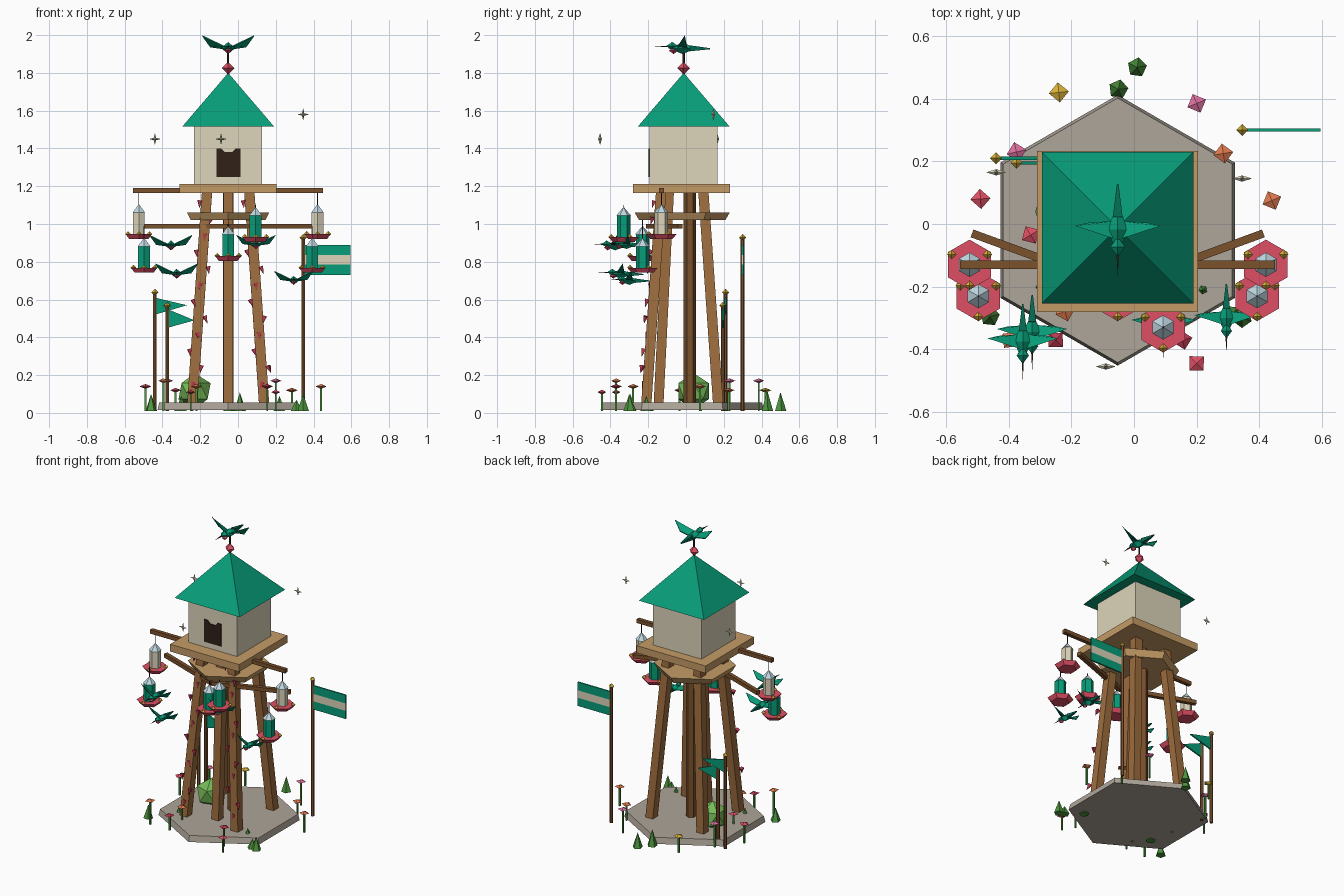
import bpy, math, random
from mathutils import Vector as V

if "Cube" in bpy.data.objects:
    bpy.data.objects.remove(bpy.data.objects["Cube"])
random.seed(4)

def mat(name, h):
    m = bpy.data.materials.new(name)
    m.diffuse_color = [(int(h[i:i + 2], 16) / 255) ** 2.2 for i in (0, 2, 4)] + [1]
    m.use_nodes = True
    m.node_tree.nodes["Principled BSDF"].inputs["Base Color"].default_value = m.diffuse_color
    return m

GREEN, DKGREEN = mat("teal", "109C78"), mat("dark_teal", "0C6B54")
CREAM, WOOD, DECK = mat("cream", "DCD4BA"), mat("wood", "7A5230"), mat("deck", "C49A66")
LEG, STONE, DARK = mat("leg_wood", "9C6C40"), mat("stone", "ADA498"), mat("dark", "33261F")
RED, GOLD, GLASS = mat("red", "DE5064"), mat("gold", "D9B23C"), mat("glass", "BFD8E2")
GRASS, BUSH = mat("grass", "4E9440"), mat("bush", "74B858")
PINK, ORANGE, CRIMSON = mat("pink", "E070A0"), mat("orange", "E07A50"), mat("crimson", "B83A50")

def mesh(name, m, verts, faces):
    me = bpy.data.meshes.new(name)
    me.from_pydata([tuple(v) for v in verts], [], faces)
    me.materials.append(m)
    o = bpy.data.objects.new(name, me)
    bpy.context.collection.objects.link(o)
    return o

def rod(name, m, p, q, r1, r2=None, n=6, rot=None):
    """Tapered n-sided prism from p to q; r2=0 makes a cone."""
    p, q = V(p), V(q)
    r2 = r1 if r2 is None else r2
    rot = (math.pi / 4 if n == 4 else math.pi / 2) if rot is None else rot
    d = (q - p).normalized()
    u = V((1, 0, 0)) if abs(d.z) > .9 else d.cross(V((0, 0, 1)))
    u = (u - d * u.dot(d)).normalized()
    v = d.cross(u)
    ring = lambda c, r: [c + r * (u * math.cos(rot + 2 * math.pi * i / n) + v * math.sin(rot + 2 * math.pi * i / n)) for i in range(n)]
    vs, fs = ring(p, r1), [tuple(reversed(range(n)))]
    if r2 == 0:
        vs.append(q)
        fs += [(i, (i + 1) % n, n) for i in range(n)]
    else:
        vs += ring(q, r2)
        fs += [(i, (i + 1) % n, n + (i + 1) % n, n + i) for i in range(n)] + [tuple(range(n, 2 * n))]
    return mesh(name, m, vs, fs)

def gem(name, m, c, rx, ry=None, rz=None, a=0):
    """Octahedron."""
    ry, rz = ry or rx, rz or rx
    c, ca, sa = V(c), math.cos(a), math.sin(a)
    R = lambda x, y: V((x * ca - y * sa, x * sa + y * ca, 0))
    vs = [c + R(rx, 0), c + R(0, ry), c + R(-rx, 0), c + R(0, -ry), c + V((0, 0, rz)), c - V((0, 0, rz))]
    return mesh(name, m, vs, [f for i in range(4) for f in ((i, (i + 1) % 4, 4), ((i + 1) % 4, i, 5))])

def plate(name, m, pts, y, t=.01):
    """Flat xz outline with thickness t around y."""
    n = len(pts)
    vs = [(x, y - t / 2, z) for x, z in pts] + [(x, y + t / 2, z) for x, z in pts]
    return mesh(name, m, vs, [tuple(range(n)), tuple(reversed(range(n, 2 * n)))] +
                [((i + 1) % n, i, n + i, n + (i + 1) % n) for i in range(n)])

CX, CY, S2 = -.052, -.02, math.sqrt(2)

# Base, tower legs and decks
rod("stone_base", STONE, (CX, CY, .015), (CX, CY, .055), .432, .422)
for sx in (-1, 1):
    for sy in (-1, 1):
        rod("tower_leg", LEG, (CX + sx * .19, CY + sy * .19, .05), (CX + sx * .112, CY + sy * .112, 1.17), .027 * S2, n=4)
rod("centre_post", WOOD, (CX, .02, .05), (CX, .02, 1.17), .032)
rod("front_post", LEG, (CX, -.145, .05), (CX, -.09, 1.17), .026 * S2, n=4)
rod("lower_deck", DECK, (CX, CY, 1.02), (CX, CY, 1.062), .228, .252)
rod("upper_deck", DECK, (CX, -.024, 1.163), (CX, -.024, 1.212), .257 * S2, n=4)

# House, door and roof
rod("house_walls", CREAM, (CX, -.013, 1.21), (CX, -.013, 1.525), .18 * S2, n=4)
plate("doorway", DARK, [(-.115, 1.25), (.013, 1.25), (.013, 1.4), (-.013, 1.4), (-.03, 1.38), (-.07, 1.38), (-.09, 1.4), (-.115, 1.4)], -.193, .012)
rod("roof", GREEN, (CX, -.012, 1.517), (CX, -.012, 1.8), .242 * S2, 0, n=4)

# Feeder arms
rod("upper_arm", WOOD, (-.555, -.13, 1.178), (.45, -.13, 1.178), .013 * S2, n=4)
for s in (-1, 1):
    rod("lower_arm", WOOD, (CX + s * .465, -.03, .988), (CX, -.2, .988), .013 * S2, n=4)

# Hanging feeders: tray, tube, cap, perches and string
def feeder(x, y, z, m, top):
    rod("feeder_tray", RED, (x, y, z), (x, y, z + .026), .058, .08)
    rod("feeder_tube", m, (x, y, z + .02), (x, y, z + .14), .036)
    rod("feeder_cap", GLASS, (x, y, z + .14), (x, y, z + .185), .039, 0)
    rod("feeder_string", DARK, (x, y, z + .17), (x, y, top), .003, n=4)
    for k in range(3):
        a = math.radians(30 + 120 * k)
        gem("feeder_port", GOLD, (x + .066 * math.cos(a), y + .066 * math.sin(a), z + .027), .015)

for s in (-1, 1):
    feeder(CX + s * .473, -.13, .92, CREAM, 1.17)
    feeder(CX + s * .445, -.23, .742, GREEN, .99)
feeder(.093, -.33, .905, GREEN, 1.1)
feeder(CX, -.23, .805, GREEN, 1.03)

# Small birds, facing front
def bird(x, y, z, s):
    P = lambda a, b, c: (x + a * s, y + b * s, z + c * s)
    gem("bird_body", GREEN, P(0, 0, 0), .036 * s, .075 * s, .03 * s)
    gem("bird_head", GREEN, P(0, -.055, .012), .024 * s, .032 * s, .022 * s)
    gem("bird_throat", RED, P(0, -.048, -.012), .02 * s, .025 * s, .018 * s)
    rod("bird_beak", DARK, P(0, -.075, .01), P(0, -.15, .008), .006 * s, 0, n=4)
    rod("bird_tail", DKGREEN, P(0, .145, -.002), P(0, .04, 0), .004 * s, .022 * s, n=4)
    for k in (-1, 1):
        pts = [(.008, -.03, .004), (.137, .012, .066), (.095, .022, .008), (.008, .028, -.004)]
        vs = [P(k * a, b, c + h) for h in (.003, -.003) for a, b, c in pts]
        mesh("bird_wing", GREEN, vs, [(0, 1, 2, 3), (7, 6, 5, 4)] + [(i, i + 4, (i + 1) % 4 + 4, (i + 1) % 4) for i in range(4)])

for b in ((-.355, -.375, .885, .82), (-.325, -.345, .735, .82), (.295, -.3, .7, .75), (.095, -.315, .89, .75), (CX, -.018, 1.93, 1)):
    bird(*b)
rod("vane_rod", DARK, (CX, -.012, 1.78), (CX, -.012, 1.92), .006)
gem("vane_ball", RED, (CX, -.012, 1.825), .034)

# Flag poles and flags
for x, y, h in ((.345, .3, .92), (-.44, .21, .63), (-.375, .195, .56)):
    rod("flag_pole", WOOD, (x, y, .01), (x, y, h), .011)
    gem("pole_finial", GOLD, (x, y, h + .008), .019)
for m, z0, z1 in ((GREEN, .73, .785), (CREAM, .785, .835), (GREEN, .835, .89)):
    plate("banner", m, [(.345, z0), (.595, z0), (.595, z1), (.345, z1)], .3)
plate("pennant_a", GREEN, [(-.44, .52), (-.27, .57), (-.44, .61)], .21)
plate("pennant_b", GREEN, [(-.375, .45), (-.23, .49), (-.375, .55)], .195)

# Flowers
FLOWERS = [(-.375, .23, PINK, .17), (-.24, .42, GOLD, .12), (.2, .385, PINK, .17), (.285, .225, ORANGE, .12),
           (-.49, .08, RED, .14), (.44, .075, ORANGE, .14), (-.395, -.37, ORANGE, .17), (-.25, -.37, CRIMSON, .11),
           (.2, -.445, RED, .11), (.155, -.37, CRIMSON, .14), (-.33, -.035, RED, .12), (-.22, -.28, ORANGE, .14)]
for x, y, m, h in FLOWERS:
    rod("flower_stem", GRASS, (x, y, .01), (x, y, h), .007, n=4)
    gem("flower_head", m, (x, y, h), .032, .032, .013, random.random())

# Grass tufts and bush
for x, y, h in ((.01, .5, .11), (-.05, .43, .12), (-.46, -.295, .1), (.345, -.3, .1), (.31, -.29, .07), (.22, -.21, .09), (-.3, -.2, .09)):
    rod("grass_tuft", GRASS, (x, y, .01), (x, y, h), .032, 0, n=5, rot=random.random())
bpy.ops.mesh.primitive_ico_sphere_add(subdivisions=1, radius=.095, location=(-.23, .04, .115))
bush = bpy.context.object
bush.name = "bush"
bush.data.materials.append(BUSH)

# Petals climbing the front legs
for sx in (-1, 1):
    for k in range(12):
        t = .1 + .078 * k
        o = .19 - .078 * t
        x = CX + sx * o + .04 * math.sin(k * 2.1)
        y = CY - o - .03 + .01 * math.cos(k * 2.1)
        z = .05 + 1.12 * t
        rod("climbing_petal", CRIMSON, (x, y, z), (x + random.uniform(-.02, .02), y - .01, z - .04), .016, 0, n=4)

# Four-point sparkles
for x, y, z in ((-.44, .165, 1.45), (-.09, -.455, 1.45), (.345, .145, 1.58)):
    R = [.032 if i % 2 == 0 else .009 for i in range(8)]
    vs = [(x + r * math.cos(i * math.pi / 4), y, z + r * math.sin(i * math.pi / 4)) for i, r in enumerate(R)]
    vs += [(x, y - .01, z), (x, y + .01, z)]
    mesh("sparkle", CREAM, vs, [f for i in range(8) for f in ((i, (i + 1) % 8, 8), ((i + 1) % 8, i, 9))])
